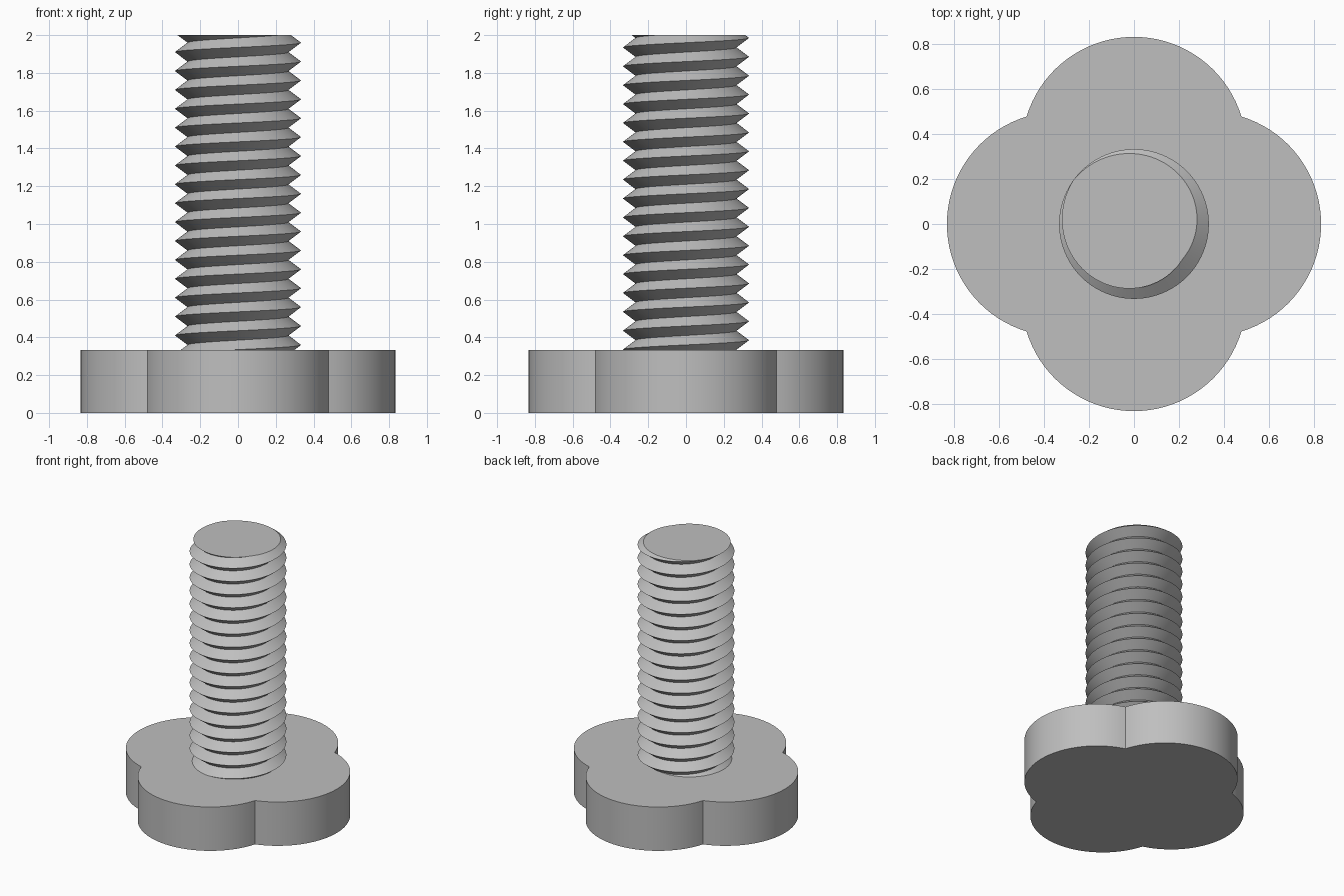
import bpy, bmesh, math
from mathutils import Vector

cube = bpy.data.objects.get("Cube")
if cube:
    bpy.data.objects.remove(cube)

HEAD_TOP = 1 / 3
LOBE_OFFSET, LOBE_RADIUS = 1 / 3, 0.5
CREST, ROOT = 1 / 3, 0.8 / 3
PITCH, TOP = 0.1, 2.0

grey = bpy.data.materials.new("light_grey")
grey.use_nodes = True
colour = (0.52, 0.52, 0.52, 1)
grey.diffuse_color = colour
grey.node_tree.nodes["Principled BSDF"].inputs["Base Color"].default_value = colour


def finish(bm, name):
    bmesh.ops.recalc_face_normals(bm, faces=bm.faces)
    mesh = bpy.data.meshes.new(name)
    bm.to_mesh(mesh)
    bm.free()
    obj = bpy.data.objects.new(name, mesh)
    bpy.context.collection.objects.link(obj)
    mesh.materials.append(grey)
    bpy.ops.object.select_all(action="DESELECT")
    obj.select_set(True)
    bpy.context.view_layer.objects.active = obj
    bpy.ops.object.shade_smooth_by_angle(angle=math.radians(30))
    return obj


# Four-lobed knob head: outline of four overlapping circles, extruded
bm = bmesh.new()
corner = (LOBE_OFFSET + math.sqrt(2 * LOBE_RADIUS**2 - LOBE_OFFSET**2)) / 2
sweep = math.atan2(corner, corner - LOBE_OFFSET)
steps = 36
outline = []
for lobe in range(4):
    turn = lobe * math.pi / 2
    for i in range(steps):
        a = sweep * (2 * i / steps - 1)
        x = LOBE_OFFSET + LOBE_RADIUS * math.cos(a)
        y = LOBE_RADIUS * math.sin(a)
        outline.append(bm.verts.new((x * math.cos(turn) - y * math.sin(turn),
                                     x * math.sin(turn) + y * math.cos(turn), 0)))
base = bm.faces.new(outline)
ext = bmesh.ops.extrude_face_region(bm, geom=[base], use_keep_orig=True)
lifted = [v for v in ext["geom"] if isinstance(v, bmesh.types.BMVert)]
bmesh.ops.translate(bm, verts=lifted, vec=(0, 0, HEAD_TOP))
finish(bm, "lobed_head")

# Threaded shank: right-handed helical V thread, trimmed flat at both ends
bm = bmesh.new()
segments = 96
rows = 2 * int(TOP / PITCH) + 2
start = 0.06
columns = []
for i in range(segments):
    a = 2 * math.pi * i / segments
    column = []
    for k in range(rows + 2):
        r = ROOT if k % 2 else CREST
        z = start + PITCH * (i / segments + k / 2)
        column.append(bm.verts.new((r * math.cos(a), r * math.sin(a), z)))
    columns.append(column)
for i in range(segments):
    last = i == segments - 1
    here, there = columns[i], columns[(i + 1) % segments]
    shift = 2 if last else 0
    for k in range(rows - 1):
        bm.faces.new((here[k], there[k + shift],
                      there[k + 1 + shift], here[k + 1]))
for height, direction in ((HEAD_TOP - 0.02, -1), (TOP, 1)):
    cut = bmesh.ops.bisect_plane(bm, geom=bm.verts[:] + bm.edges[:] + bm.faces[:],
                                 dist=1e-6, plane_co=Vector((0, 0, height)),
                                 plane_no=Vector((0, 0, direction)), clear_outer=True)
    # Cap the trimmed end, ordering the rim around the axis
    rim = [v for v in cut["geom_cut"] if isinstance(v, bmesh.types.BMVert)]
    rim.sort(key=lambda v: math.atan2(v.co.y, v.co.x))
    bm.faces.new(rim)
finish(bm, "threaded_shank")
